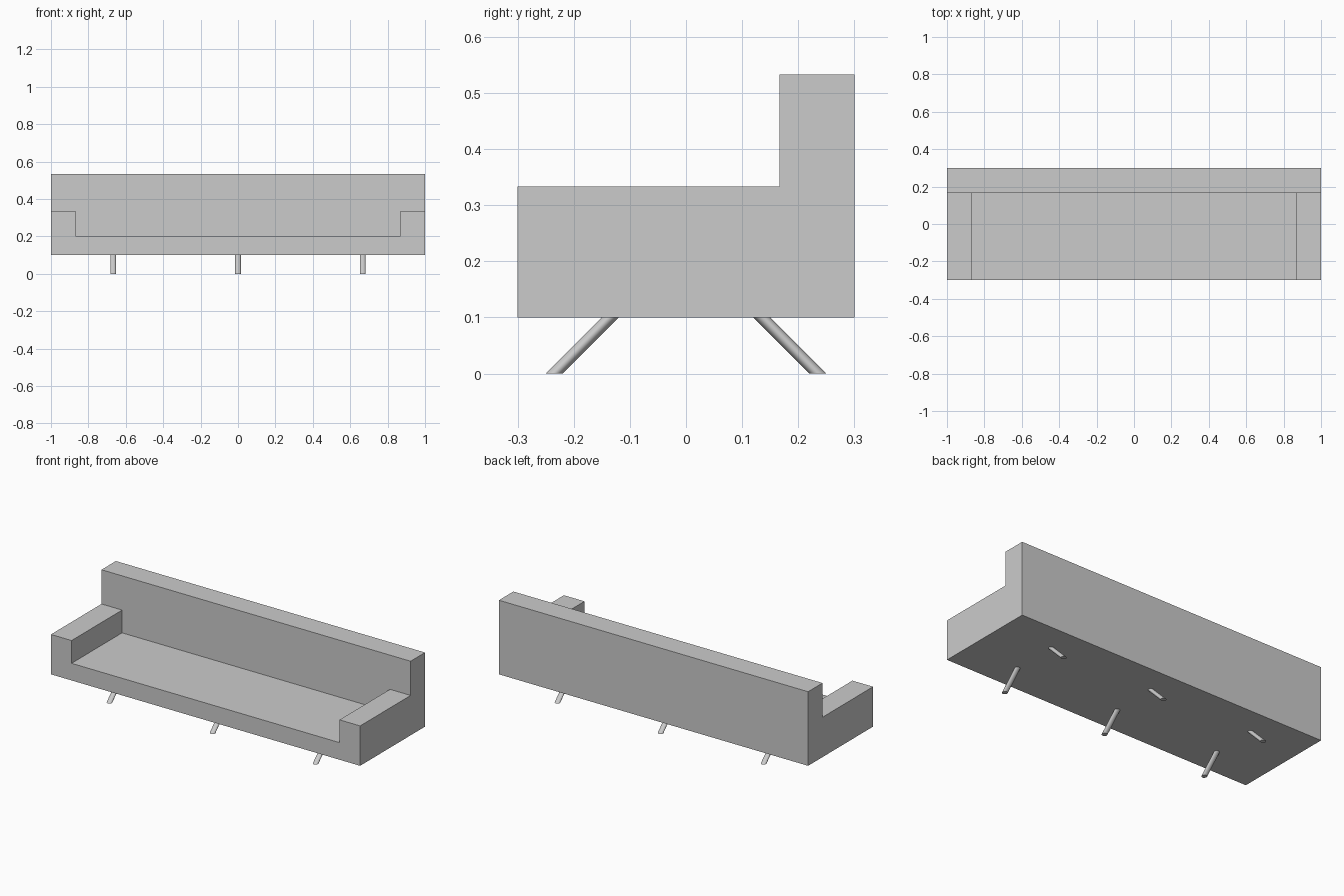
import bpy, bmesh, math
from mathutils import Matrix

if "Cube" in bpy.data.objects:
    bpy.data.objects.remove(bpy.data.objects["Cube"])

BASE, SEAT, ARM, TOP = 0.1, 0.2, 0.3333, 0.5333   # heights
DEPTH, INNER_X, BACK_Y = 0.3, 0.8667, 0.1667


def add_object(name, bm):
    mesh = bpy.data.meshes.new(name)
    bm.to_mesh(mesh)
    bm.free()
    obj = bpy.data.objects.new(name, mesh)
    bpy.context.collection.objects.link(obj)
    return obj


def raise_top(bm, z_from, z_to, test):
    """Extrude the upward faces at z_from that pass the test."""
    bm.normal_update()
    faces = [f for f in bm.faces if f.normal.z > 0.9
             and abs(f.calc_center_median().z - z_from) < 1e-4
             and test(f.calc_center_median())]
    new = bmesh.ops.extrude_face_region(bm, geom=faces)["geom"]
    for v in new:
        if isinstance(v, bmesh.types.BMVert):
            v.co.z = z_to
    old = [f for f in faces if f.is_valid]
    if old:
        bmesh.ops.delete(bm, geom=old, context='FACES')


# Body: a base slab, with arms and back raised from it
bm = bmesh.new()
bmesh.ops.create_cube(bm, size=1)
for v in bm.verts:
    v.co = (v.co.x * 2, v.co.y * 2 * DEPTH, SEAT if v.co.z > 0 else BASE)
for co, no in (((INNER_X, 0, 0), (1, 0, 0)), ((-INNER_X, 0, 0), (1, 0, 0)),
               ((0, BACK_Y, 0), (0, 1, 0))):
    bmesh.ops.bisect_plane(bm, geom=bm.verts[:] + bm.edges[:] + bm.faces[:],
                           plane_co=co, plane_no=no)
raise_top(bm, SEAT, ARM, lambda c: abs(c.x) > INNER_X or c.y > BACK_Y)
raise_top(bm, ARM, TOP, lambda c: c.y > BACK_Y)
bmesh.ops.dissolve_limit(bm, angle_limit=0.01, verts=bm.verts[:], edges=bm.edges[:])
bmesh.ops.recalc_face_normals(bm, faces=bm.faces[:])
add_object("sofa_body", bm)


# Legs: round rods slanted 45 degrees, cut flat at floor and body
def add_leg(name, x, side):
    bm = bmesh.new()
    bmesh.ops.create_cone(bm, cap_ends=True, segments=32, radius1=0.015,
                          radius2=0.015, depth=BASE,
                          matrix=Matrix.Translation((0, 0, BASE / 2)))
    for v in bm.verts:
        v.co.y += side * (0.235 - v.co.z)
        v.co.x += x
    for f in bm.faces:
        f.smooth = len(f.verts) == 4
    for e in bm.edges:
        e.smooth = all(f.smooth for f in e.link_faces)
    add_object(name, bm)


for label, side in (("front", -1), ("back", 1)):
    for pos, x in (("left", -0.667), ("middle", 0), ("right", 0.667)):
        add_leg(f"{label}_leg_{pos}", x, side)
